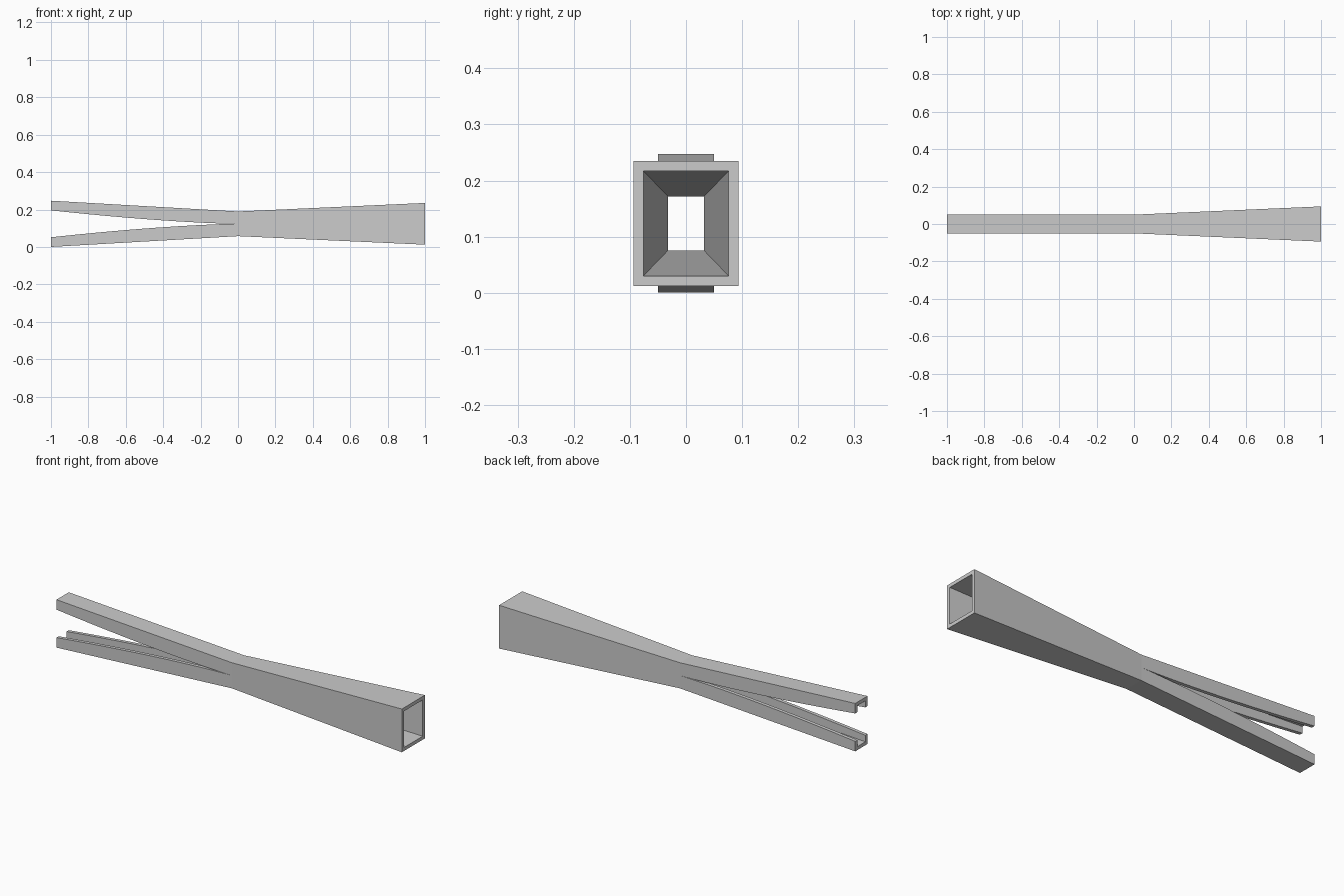
import bpy
import bmesh

if "Cube" in bpy.data.objects:
    bpy.data.objects.remove(bpy.data.objects["Cube"])

MID = 0.1235    # height of the symmetry plane
WALL = 0.018
ARM_STEPS = 20

grey = bpy.data.materials.new("plain grey")
grey.use_nodes = True
grey.diffuse_color = (0.6, 0.6, 0.6, 1)
grey.node_tree.nodes["Principled BSDF"].inputs["Base Color"].default_value = grey.diffuse_color


def channel_section(bm, x, half_width, top, lip):
    """Upper U-shaped half of the hollow section."""
    w, t = half_width, top
    wi, ti = w - WALL, t - WALL
    ring = [(-w, lip), (-w, t), (w, t), (w, lip), (wi, lip), (wi, ti), (-wi, ti), (-wi, lip)]
    return [bm.verts.new((x, y, z)) for y, z in ring]


# Split arms: straight outside, curved slit closing at the throat
sections = []
for i in range(ARM_STEPS + 1):
    t = 1 - i / ARM_STEPS
    sections.append((-t, 0.05, 0.066 + 0.0575 * t, 0.072 * t ** 1.5))
# Flared mouth
sections.append((1.0, 0.094, 0.1115, 0.0))

bm = bmesh.new()
rings = [channel_section(bm, *s) for s in sections]
for a, b, s in zip(rings, rings[1:], sections):
    for k in range(8):
        if k in (3, 7) and s[0] >= 0:
            continue    # the closed tube has no lips
        n = (k + 1) % 8
        bm.faces.new((a[k], a[n], b[n], b[k]))

# End caps, three quads each
for ring in (rings[0], rings[-1]):
    for k in range(3):
        bm.faces.new((ring[k], ring[k + 1], ring[6 - k], ring[7 - k]))
bmesh.ops.recalc_face_normals(bm, faces=bm.faces)

mesh = bpy.data.meshes.new("split_flared_tube")
bm.to_mesh(mesh)
bm.free()
mesh.materials.append(grey)
tube = bpy.data.objects.new("split_flared_tube", mesh)
tube.location.z = MID
bpy.context.collection.objects.link(tube)

# Lower half
mirror = tube.modifiers.new("lower half", 'MIRROR')
mirror.use_axis = (False, False, True)
mirror.merge_threshold = 0.0001
